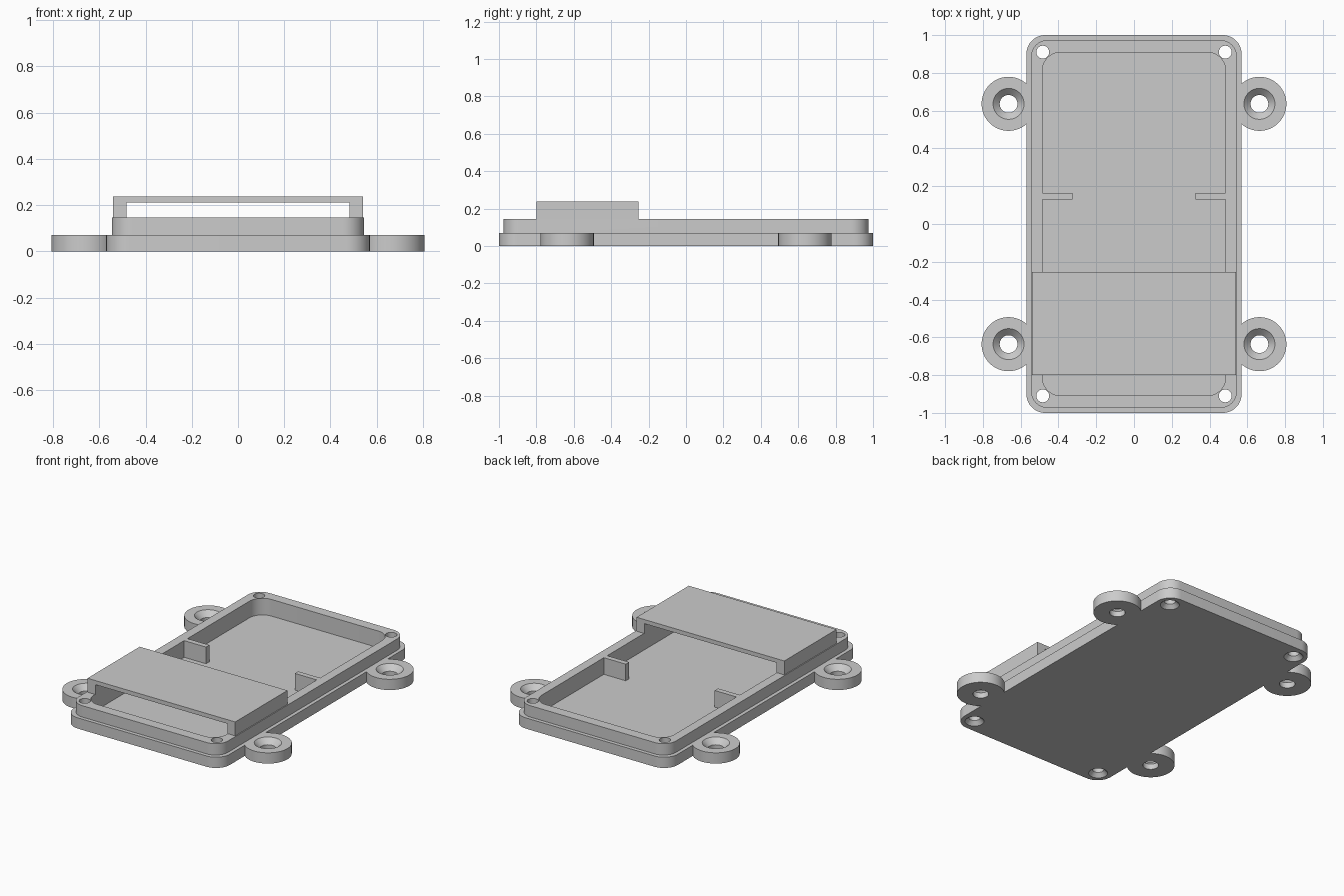
import bpy, bmesh, math

cube = bpy.data.objects.get("Cube")
if cube:
    bpy.data.objects.remove(cube, do_unlink=True)

grey = bpy.data.materials.new("plain grey")
grey.use_nodes = True
GREY = (0.6, 0.6, 0.6, 1)
grey.diffuse_color = GREY
grey.node_tree.nodes["Principled BSDF"].inputs["Base Color"].default_value = GREY

BASE_TOP, RIM, FLOOR = 0.071, 0.146, 0.036
SIDES = [(sx, sy) for sx in (-1, 1) for sy in (-1, 1)]


def finish(name, bm):
    bmesh.ops.recalc_face_normals(bm, faces=bm.faces)
    mesh = bpy.data.meshes.new(name)
    bm.to_mesh(mesh)
    bm.free()
    mesh.materials.append(grey)
    obj = bpy.data.objects.new(name, mesh)
    bpy.context.collection.objects.link(obj)
    return obj


def prism(name, outline, z0, z1):
    """Extrude a closed xy outline from z0 to z1."""
    bm = bmesh.new()
    face = bm.faces.new([bm.verts.new((x, y, z0)) for x, y in outline])
    ext = bmesh.ops.extrude_face_region(bm, geom=[face])
    verts = [v for v in ext["geom"] if isinstance(v, bmesh.types.BMVert)]
    bmesh.ops.translate(bm, verts=verts, vec=(0, 0, z1 - z0))
    return finish(name, bm)


def rounded(hx, hy, r, n=12):
    """Rounded rectangle outline."""
    pts = []
    for q, (sx, sy) in enumerate([(1, 1), (-1, 1), (-1, -1), (1, -1)]):
        for i in range(n + 1):
            a = math.pi / 2 * (q + i / n)
            pts.append((sx * (hx - r) + r * math.cos(a), sy * (hy - r) + r * math.sin(a)))
    return pts


def box(name, x0, x1, y0, y1, z0, z1):
    return prism(name, [(x0, y0), (x1, y0), (x1, y1), (x0, y1)], z0, z1)


def turned(name, x, y, profile, n=48):
    """Solid of revolution from (radius, z) rings, bottom to top."""
    bm = bmesh.new()
    rings = [[bm.verts.new((x + r * math.cos(i * math.tau / n), y + r * math.sin(i * math.tau / n), z))
              for i in range(n)] for r, z in profile]
    bm.faces.new(rings[0])
    bm.faces.new(rings[-1])
    for low, high in zip(rings, rings[1:]):
        for i in range(n):
            j = (i + 1) % n
            bm.faces.new((low[i], low[j], high[j], high[i]))
    return finish(name, bm)


def combine(target, other, operation):
    """Apply a boolean and drop the helper."""
    other.hide_render = True
    mod = target.modifiers.new("combine", "BOOLEAN")
    mod.operation, mod.solver, mod.object = operation, "EXACT", other
    bpy.context.view_layer.objects.active = target
    bpy.ops.object.modifier_apply(modifier=mod.name)
    bpy.data.objects.remove(other, do_unlink=True)


# Base plate with mounting ears and raised lip
tray = prism("tray", rounded(0.57, 1.0, 0.1), 0, BASE_TOP)
for sx, sy in SIDES:
    combine(tray, turned("ear", sx * 0.664, sy * 0.636, [(0.143, 0), (0.143, BASE_TOP)]), "UNION")
combine(tray, prism("lip", rounded(0.546, 0.975, 0.092), 0.02, RIM), "UNION")

# Hollow interior
combine(tray, prism("cavity", rounded(0.485, 0.908, 0.095), FLOOR, 0.3), "DIFFERENCE")

# Countersunk ear holes, and corner holes countersunk from below
for sx, sy in SIDES:
    combine(tray, turned("ear_hole", sx * 0.664, sy * 0.636,
                         [(0.047, -0.05), (0.047, 0.036), (0.082, BASE_TOP), (0.082, 0.1)]), "DIFFERENCE")
    combine(tray, turned("corner_hole", sx * 0.483, sy * 0.91,
                         [(0.057, -0.05), (0.057, 0), (0.034, 0.025), (0.034, 0.2)]), "DIFFERENCE")

# Divider tabs on the inner walls
for side, s in (("right", -1), ("left", 1)):
    xs = sorted((s * 0.325, s * 0.5))
    combine(tray, box(side + "_tab", *xs, 0.13, 0.165, 0.03, RIM), "UNION")

# Bridge cover spanning the tray
bridge = box("bridge_cover", -0.54, 0.54, -0.8, -0.255, RIM, 0.238)
combine(bridge, box("opening", -0.482, 0.482, -1, 0, 0.1, 0.211), "DIFFERENCE")

# Smooth rounded walls, sharp edges
for obj in (tray, bridge):
    bpy.ops.object.select_all(action="DESELECT")
    obj.select_set(True)
    bpy.context.view_layer.objects.active = obj
    bpy.ops.object.shade_smooth_by_angle(angle=math.radians(30))
